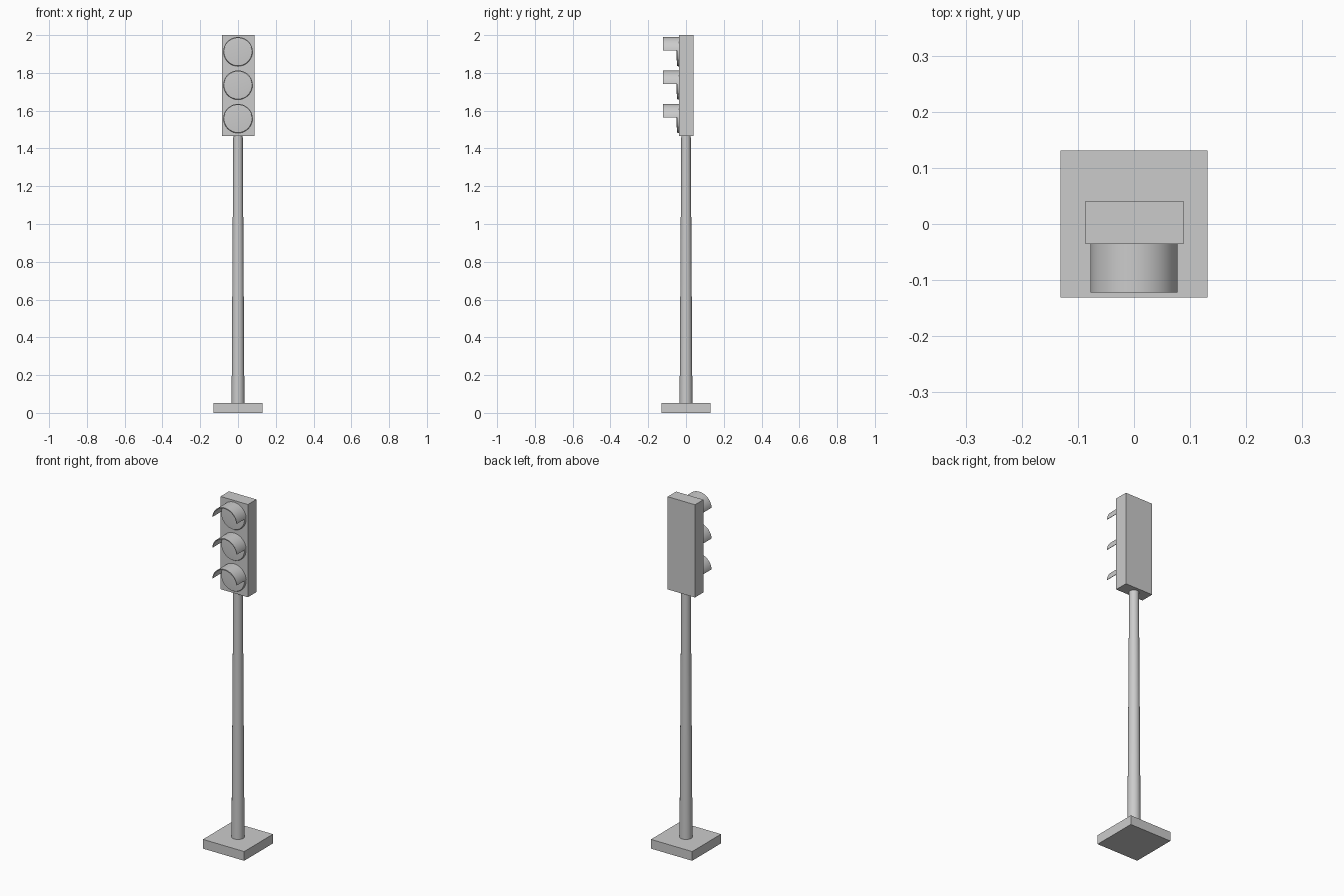
import bpy, bmesh, math

if "Cube" in bpy.data.objects:
    bpy.data.objects.remove(bpy.data.objects["Cube"])

LAMP_Z = (1.558, 1.735, 1.912)
R = 0.077


def make_object(name, bm, smooth=True):
    bmesh.ops.recalc_face_normals(bm, faces=bm.faces)
    mesh = bpy.data.meshes.new(name)
    bm.to_mesh(mesh)
    bm.free()
    obj = bpy.data.objects.new(name, mesh)
    bpy.context.collection.objects.link(obj)
    if smooth:
        bpy.ops.object.select_all(action='DESELECT')
        obj.select_set(True)
        bpy.context.view_layer.objects.active = obj
        bpy.ops.object.shade_smooth_by_angle(angle=math.radians(40))
    return obj


def box(name, lo, hi):
    bm = bmesh.new()
    bmesh.ops.create_cube(bm, size=1)
    for v in bm.verts:
        v.co = [(a + b) / 2 + c * (b - a) for a, b, c in zip(lo, hi, v.co)]
    return make_object(name, bm, smooth=False)


def lens(name, z, steps=32):
    # short drum with a softly rounded front edge, turned around the y axis
    profile = [(R, -0.03), (R, -0.042), (R * 0.96, -0.047), (R * 0.6, -0.049)]
    bm = bmesh.new()
    rings = []
    for r, y in profile:
        rings.append([bm.verts.new((r * math.cos(a), y, z + r * math.sin(a)))
                      for a in (2 * math.pi * i / steps for i in range(steps))])
    for a, b in zip(rings, rings[1:]):
        for i in range(steps):
            j = (i + 1) % steps
            bm.faces.new((a[i], a[j], b[j], b[i]))
    bm.faces.new(rings[0])
    bm.faces.new(rings[-1])
    return make_object(name, bm)


def visor(name, z, steps=24):
    # half tube whose wall thins towards its lower ends
    bm = bmesh.new()
    arc = [math.radians(5 + 170 * i / steps) for i in range(steps + 1)]
    outer = [((R + 0.001) * math.cos(a), z + (R + 0.001) * math.sin(a)) for a in arc]
    inner = []
    for a in reversed(arc):
        r = R - 0.001 - 0.004 * math.sin(a)
        inner.append((r * math.cos(a), z + r * math.sin(a)))
    front = bm.faces.new([bm.verts.new((x, -0.122, h)) for x, h in outer + inner])
    ext = bmesh.ops.extrude_face_region(bm, geom=[front], use_keep_orig=True)
    for v in ext['geom']:
        if isinstance(v, bmesh.types.BMVert):
            v.co.y = -0.034
    return make_object(name, bm)


# square foot
box("base_plate", (-0.131, -0.131, 0), (0.131, 0.131, 0.053))

# tapered post
bm = bmesh.new()
bmesh.ops.create_cone(bm, cap_ends=True, segments=32, radius1=0.034,
                      radius2=0.025, depth=1.43)
bmesh.ops.translate(bm, verts=bm.verts, vec=(0, 0, 0.05 + 0.715))
make_object("pole", bm)

# signal housing
box("lamp_housing", (-0.086, -0.036, 1.467), (0.088, 0.041, 2.0))

# three lamps with sun visors
for label, z in zip(("lower", "middle", "upper"), LAMP_Z):
    lens(label + "_lens", z)
    visor(label + "_visor", z)
